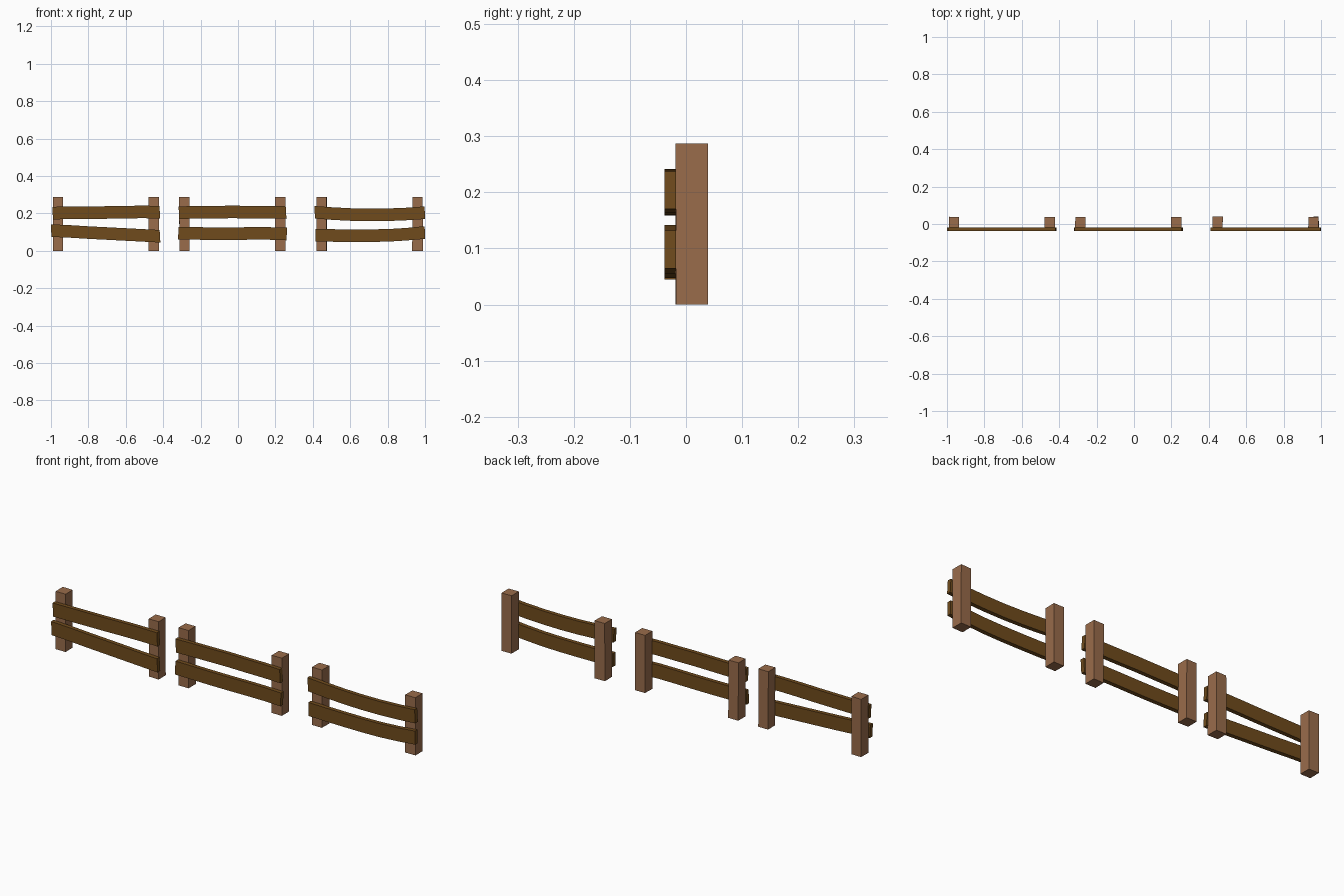
import bpy, bmesh, random

if "Cube" in bpy.data.objects:
    bpy.data.objects.remove(bpy.data.objects["Cube"])

random.seed(4)


def material(name, rgb):
    m = bpy.data.materials.new(name)
    m.diffuse_color = (*rgb, 1)
    m.use_nodes = True
    m.node_tree.nodes["Principled BSDF"].inputs["Base Color"].default_value = m.diffuse_color
    return m


POST = material("post_wood", (0.32, 0.15, 0.07))
RAIL = material("rail_wood", (0.16, 0.07, 0.012))


def loft(name, rings, mat):
    """Solid through a list of four-cornered rings, with capped ends."""
    bm = bmesh.new()
    vs = [[bm.verts.new(p) for p in ring] for ring in rings]
    for a, b in zip(vs, vs[1:]):
        for i in range(4):
            j = (i + 1) % 4
            bm.faces.new((a[i], a[j], b[j], b[i]))
    bm.faces.new(vs[0])
    bm.faces.new(vs[-1])
    bmesh.ops.recalc_face_normals(bm, faces=bm.faces)
    me = bpy.data.meshes.new(name)
    bm.to_mesh(me)
    bm.free()
    me.materials.append(mat)
    bpy.context.collection.objects.link(bpy.data.objects.new(name, me))


def post(x):
    # Square post, corners very slightly uneven
    def ring(z):
        j = lambda: random.uniform(-0.001, 0.001)
        return [(x + sx * 0.0275 + j(), 0.010 + sy * 0.028 + j(), z)
                for sx, sy in ((-1, -1), (1, -1), (1, 1), (-1, 1))]
    loft("post", [ring(0), ring(0.287)], POST)


def rail(x0, x1, heights, lean=0.0):
    # Warped board: heights are centre heights evenly spaced along x
    n = len(heights) - 1
    rings = []
    for i, z in enumerate(heights):
        x = x0 + (x1 - x0) * i / n
        h = 0.0335
        s = lean * (1 if i in (0, n) else 0)
        rings.append([(x + s, -0.038, z - h), (x + s, -0.0175, z - h),
                      (x - s, -0.0175, z + h), (x - s, -0.038, z + h)])
    loft("rail", rings, RAIL)


# Posts, two for each of the three fence sections
for px in (-0.962, -0.451, -0.287, 0.226, 0.447, 0.960):
    post(px)

# Left section
rail(-0.991, -0.418, [0.202, 0.203, 0.204, 0.205, 0.207, 0.208, 0.207], 0.002)
rail(-0.999, -0.417, [0.108, 0.104, 0.098, 0.093, 0.088, 0.083, 0.078], 0.002)
# Middle section
rail(-0.316, 0.257, [0.204, 0.206, 0.207, 0.208, 0.207, 0.207, 0.205], 0.002)
rail(-0.319, 0.261, [0.094, 0.093, 0.092, 0.092, 0.093, 0.093, 0.090], -0.002)
# Right section, sagging
rail(0.410, 0.999, [0.206, 0.199, 0.194, 0.192, 0.193, 0.197, 0.204], 0.002)
rail(0.414, 0.999, [0.084, 0.082, 0.081, 0.081, 0.083, 0.089, 0.098], 0.001)
